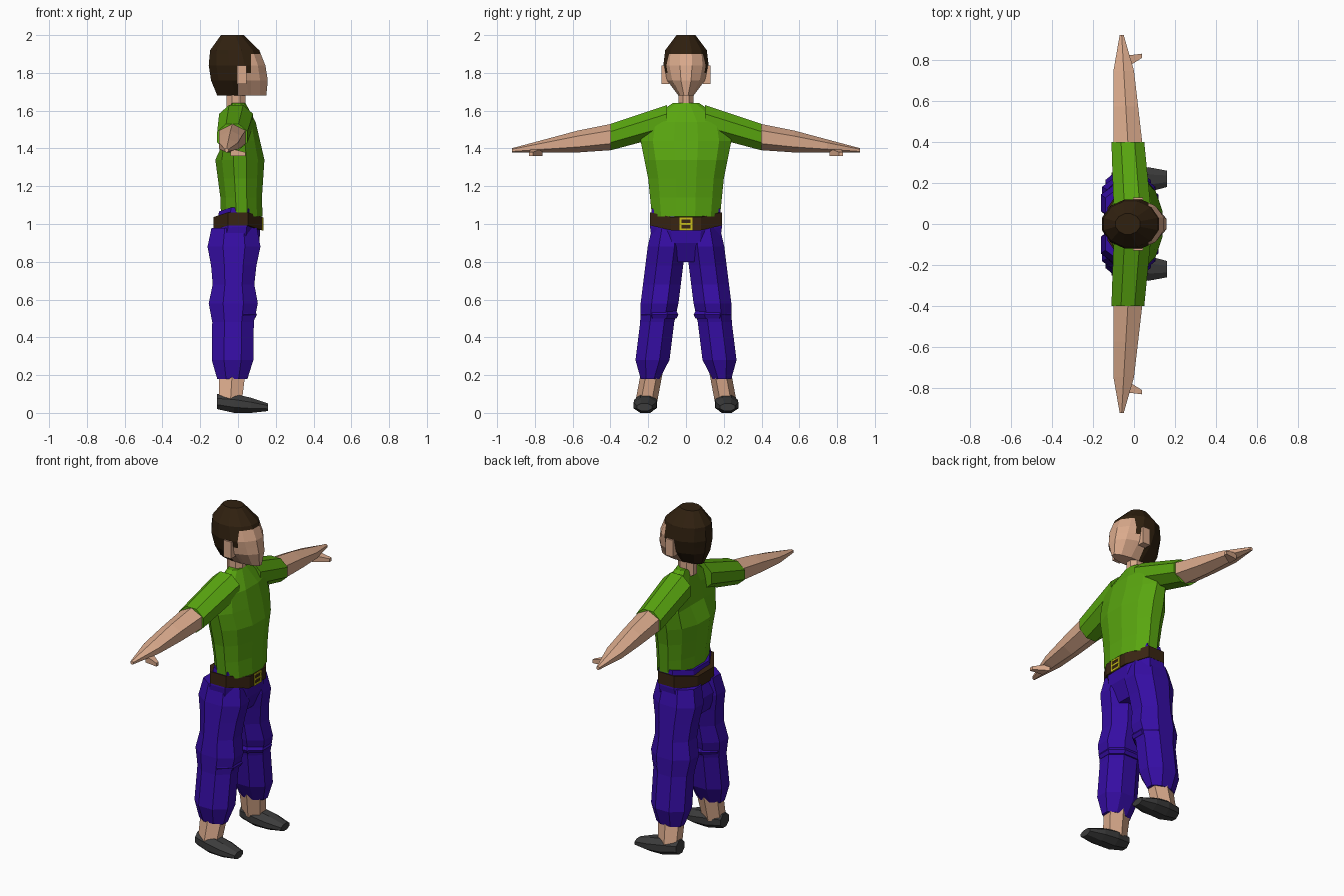
import bpy, bmesh, math
from mathutils import Vector

if "Cube" in bpy.data.objects:
    bpy.data.objects.remove(bpy.data.objects["Cube"], do_unlink=True)


def material(name, red, green, blue):
    mat = bpy.data.materials.new(name)
    mat.use_nodes = True
    colour = (red, green, blue, 1)
    mat.diffuse_color = colour
    shader = mat.node_tree.nodes["Principled BSDF"]
    shader.inputs["Base Color"].default_value = colour
    return mat


SKIN = material("skin", .7, .4, .26)
HAIR = material("dark brown hair", .03, .015, .005)
GREEN = material("green shirt", .1, .38, .005)
BLUE = material("blue trousers", .036, .004, .37)
LEATHER = material("brown leather", .04, .018, .006)
SHOE = material("dark grey shoe", .045, .045, .045)
METAL = material("yellow metal", .58, .52, .01)


def finish(name, bm, mat, mirror):
    bmesh.ops.recalc_face_normals(bm, faces=bm.faces)
    mesh = bpy.data.meshes.new(name)
    bm.to_mesh(mesh)
    bm.free()
    mesh.materials.append(mat)
    part = bpy.data.objects.new(name, mesh)
    bpy.context.collection.objects.link(part)
    if mirror:
        modifier = part.modifiers.new("other side", "MIRROR")
        modifier.use_axis = (False, True, False)
        modifier.use_mirror_merge = False
    return part


def tube(name, mat, axis, start, end, sizes, sides=8, mirror=False, edit=None):
    """Evenly spaced rings from start to end, each with two half widths."""
    bm = bmesh.new()
    across, up = [Vector(row) for row in ((1, 0, 0), (0, 1, 0), (0, 0, 1))
                  if row["xyz".index(axis)] == 0]
    start, end = Vector(start), Vector(end)
    step = math.pi / sides
    rings = []
    for k, (wide, tall) in enumerate(sizes):
        middle = start.lerp(end, k / (len(sizes) - 1))
        ring = []
        for i in range(sides):
            angle = step * (i + i + 1)
            offset = across * wide * math.cos(angle) + up * tall * math.sin(angle)
            ring.append(bm.verts.new(middle + offset / math.cos(step)))
        rings.append(ring)
    for low, high in zip(rings, rings[1:]):
        for i in range(sides):
            bm.faces.new((low[i - 1], low[i], high[i], high[i - 1]))
    bm.faces.new(rings[0])
    bm.faces.new(rings[-1])
    if edit:
        edit(bm)
    return finish(name, bm, mat, mirror)


def box(name, mat, centre, size, mirror=False):
    bm = bmesh.new()
    bmesh.ops.create_cube(bm, size=1)
    bmesh.ops.scale(bm, vec=size, verts=bm.verts)
    bmesh.ops.translate(bm, vec=centre, verts=bm.verts)
    return finish(name, bm, mat, mirror)


# Head: cut along the hairline, then coloured by region
BROW, EAR_TOP, TEMPLE = 1.9, 1.8, .07


def colour_hair(bm):
    for axis, place in (("z", BROW), ("z", EAR_TOP), ("x", 0), ("x", TEMPLE)):
        normal = Vector()
        setattr(normal, axis, 1)
        geom = bm.verts[:] + bm.edges[:] + bm.faces[:]
        bmesh.ops.bisect_plane(bm, geom=geom, plane_co=normal * place, plane_no=normal)
    for face in bm.faces:
        middle = face.calc_center_median()
        sideburn = middle.x < TEMPLE and middle.z > EAR_TOP
        if middle.x < 0 or sideburn or middle.z > BROW:
            face.material_index = 1


head = tube("head", SKIN, "z", (.02, 0, 1.68), (-.03, 0, 2),
            [(.13, .04), (.15, .1), (.15, .12), (.13, .11), (.06, .05)],
            sides=12, edit=colour_hair)
head.data.materials.append(HAIR)
box("ear", SKIN, (.02, .11, 1.79), (.05, .04, .1), mirror=True)
tube("neck", SKIN, "z", (-.01, 0, 1.6), (-.01, 0, 1.74), [(.05, .04)] * 2)


# Shirt body with a hollow along the upper spine
def hollow_spine(bm):
    for vert in bm.verts:
        if vert.co.x < 0 and abs(vert.co.y) < .1 and 1.4 < vert.co.z < 1.6:
            vert.co.x += .03


tube("shirt_body", GREEN, "z", (.02, 0, 1.04), (0, 0, 1.64),
     [(.11, .18), (.11, .19), (.12, .2), (.13, .22), (.11, .24), (.09, .22), (.04, .07)],
     sides=12, edit=hollow_spine)

# Sleeves, arms and thumbs
tube("sleeve", GREEN, "y", (-.01, .1, 1.55), (-.03, .4, 1.46),
     [(.09, .08), (.08, .07)], mirror=True)
tube("arm", SKIN, "y", (-.03, .4, 1.46), (-.06, .92, 1.39),
     [(.07, .06), (.06, .05), (.05, .03), (.01, .01)], sides=6, mirror=True)
tube("thumb", SKIN, "x", (-.04, .79, 1.38), (.04, .82, 1.37),
     [(.03, .02), (.01, .01)], sides=4, mirror=True)


# Waist parts dip toward the front and back
def dip(bm):
    for vert in bm.verts:
        if vert.co.z > .95:
            vert.co.z -= abs(vert.co.x) / 3


tube("trouser_seat", BLUE, "z", (-.03, 0, .8), (.01, 0, 1.1),
     [(.1, .1), (.13, .18), (.12, .19), (.11, .18)], edit=dip)
tube("belt", LEATHER, "z", (0, 0, 1.01), (0, 0, 1.08), [(.13, .19)] * 2, edit=dip)

# Buckle: three bars joined by two uprights
for level in (-1, 0, 1):
    box("buckle_bar", METAL, (.13, 0, 1 + level * .03), (.009, .07, .01))
box("buckle_upright", METAL, (.13, .03, 1), (.009, .01, .07), mirror=True)

# Trouser legs with a fold below the knee
tube("trouser_leg", BLUE, "z", (-.03, .19, .18), (-.02, .09, .98),
     [(.08, .05), (.11, .09), (.11, .09), (.11, .09), (.13, .1),
      (.11, .1), (.12, .1), (.14, .1), (.12, .09)], mirror=True)
tube("knee_fold", BLUE, "z", (-.02, .14, .5), (-.02, .14, .54),
     [(.11, .09), (.12, .1), (.11, .09)], mirror=True)

# Ankles and shoes
tube("ankle", SKIN, "z", (-.04, .21, .06), (-.03, .18, .22),
     [(.06, .05), (.07, .05)], sides=6, mirror=True)
tube("shoe", SHOE, "x", (-.11, .21, .06), (.16, .22, .03),
     [(.04, .04), (.06, .05), (.06, .04), (.04, .02)], mirror=True)
